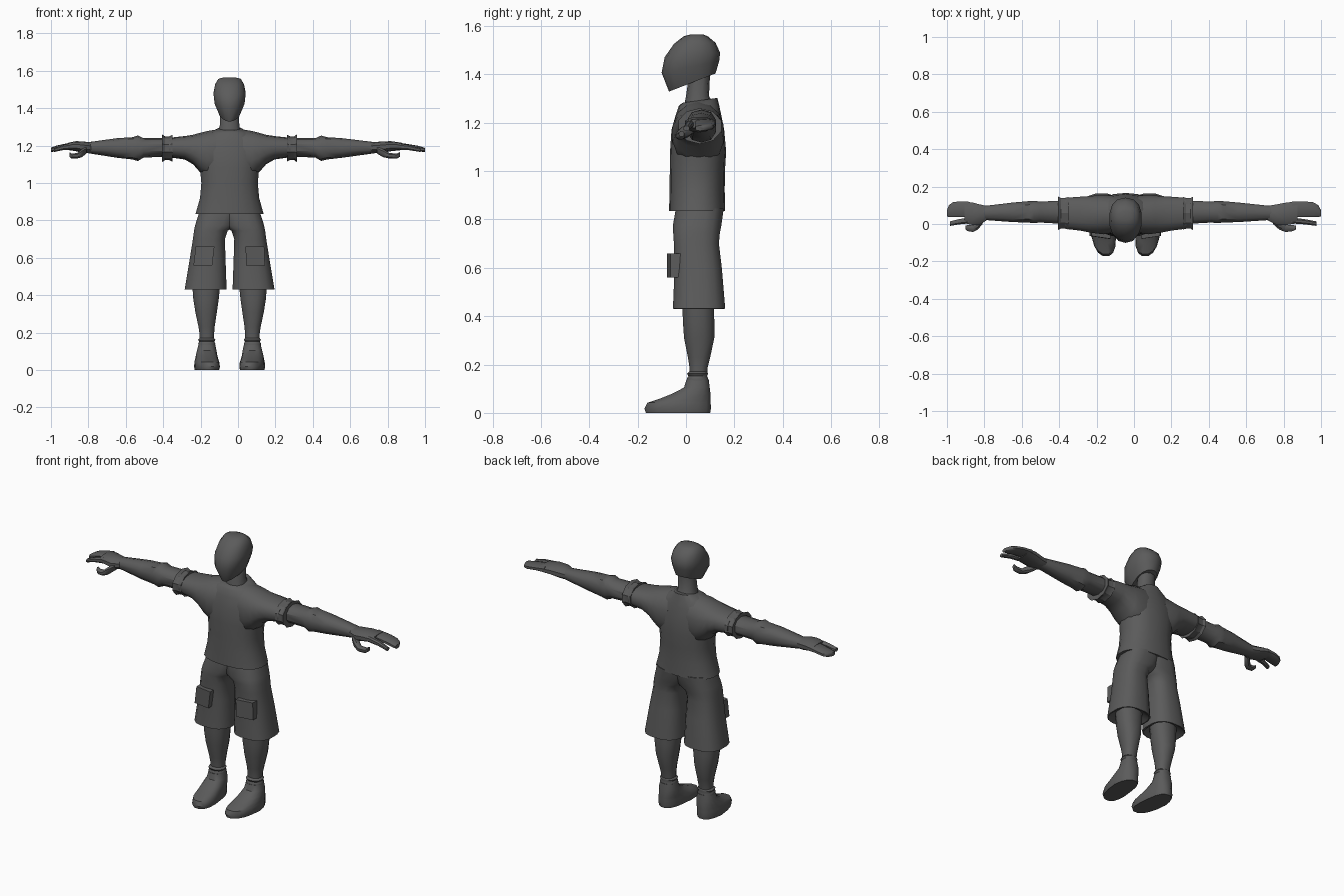
import bpy, bmesh, math

CX = -0.045  # body's centre line

grey = bpy.data.materials.new("dark_grey")
grey.diffuse_color = (0.105, 0.105, 0.105, 1)


def place(d, y, z, side):
    # the hand on the +x side reaches a little further out
    if side > 0:
        d += max(0, d - 0.7) * 0.35
    return (CX + side * d, y, z)


def loft(name, rings, axis="z", side=1, n=14, p=0.85, warp=None, angle=40):
    """Skin rounded rings (t, u0, u1, v0, v1, slope); axis z: u=x v=y, axis x: u=y v=z."""
    bm = bmesh.new()
    loops = []
    for t, u0, u1, v0, v1, *slope in rings:
        loop = []
        for i in range(n):
            a = 2 * math.pi * (i + 0.5) / n
            c, s = math.cos(a), math.sin(a)
            # stretch so the ring truly reaches its bounds
            c = math.copysign(abs(c / math.cos(math.pi / n)) ** p, c)
            s = max(-1, min(1, s * (1 if n % 4 else 1 / math.cos(math.pi / n))))
            s = math.copysign(abs(s) ** p, s)
            u = (u0 + u1) / 2 + c * (u1 - u0) / 2
            v = (v0 + v1) / 2 + s * (v1 - v0) / 2
            w = t + (slope[0] * (v - (v0 + v1) / 2) if slope else 0)
            co = (u, v, w) if axis == "z" else (w, u, v)
            if warp:
                co = warp(*co)
            loop.append(bm.verts.new(place(*co, side)))
        loops.append(loop)
    for a, b in zip(loops, loops[1:]):
        for i in range(n):
            j = (i + 1) % n
            bm.faces.new((a[i], a[j], b[j], b[i]))
    bm.faces.new(loops[0])
    bm.faces.new(loops[-1])
    bmesh.ops.recalc_face_normals(bm, faces=bm.faces)
    me = bpy.data.meshes.new(name)
    bm.to_mesh(me)
    bm.free()
    me.materials.append(grey)
    ob = bpy.data.objects.new(name, me)
    bpy.context.collection.objects.link(ob)
    bpy.ops.object.select_all(action="DESELECT")
    ob.select_set(True)
    bpy.context.view_layer.objects.active = ob
    bpy.ops.object.shade_smooth_by_angle(angle=math.radians(angle))
    return ob


# Head: tilted rings from jaw to crown, with the jaw narrowing to the chin
def chin(d, y, z):
    k = max(0, min(1, (1.42 - z) / 0.09)) * max(0, min(1, (0.06 - y) / 0.12))
    return d * (1 - 0.4 * k), y, z


loft("head", [
    (1.366, -.060, .060, -.070, .122, .39),
    (1.430, -.080, .080, -.101, .137, .20),
    (1.480, -.086, .086, -.088, .141, .08),
    (1.528, -.077, .077, -.050, .122, .03),
    (1.557, -.060, .060, -.010, .090),
    (1.565, -.030, .030, .020, .070)], warp=chin)
loft("neck", [(1.26, -.062, .062, -.010, .125),
              (1.31, -.052, .052, .000, .095),
              (1.41, -.048, .048, .015, .100)], n=10)

# Shirt body, hem to collar
loft("shirt", [
    (0.835, -.182, .182, -.070, .162),
    (0.920, -.158, .158, -.068, .160),
    (1.000, -.151, .151, -.067, .161),
    (1.080, -.158, .158, -.066, .166),
    (1.170, -.170, .170, -.060, .158),
    (1.230, -.150, .150, -.043, .146),
    (1.268, -.110, .110, -.030, .138),
    (1.292, -.060, .060, -.016, .130, .14)], n=18)

for side, tag in ((-1, "right"), (1, "left")):
    # Sleeve and turned cuff
    loft(tag + "_sleeve", [
        (.060, -.045, .150, 1.02, 1.288),
        (.120, -.055, .156, 1.03, 1.278),
        (.160, -.050, .152, 1.06, 1.268),
        (.195, -.045, .149, 1.10, 1.258),
        (.240, -.036, .146, 1.126, 1.251),
        (.325, -.025, .140, 1.138, 1.242)], "x", side, 14)
    loft(tag + "_cuff", [
        (.306, -.030, .145, 1.115, 1.258),
        (.322, -.024, .139, 1.122, 1.250),
        (.346, -.024, .139, 1.122, 1.250),
        (.360, -.032, .146, 1.112, 1.260)], "x", side, 10, 1, angle=25)

    # Bare arm, elbow to wrist
    loft(tag + "_arm", [
        (.320, .000, .125, 1.142, 1.240),
        (.460, .008, .120, 1.136, 1.240),
        (.490, .004, .124, 1.118, 1.254),
        (.520, .008, .122, 1.126, 1.245),
        (.600, .010, .115, 1.135, 1.240),
        (.760, .022, .096, 1.160, 1.218)], "x", side, 10)

    # Hand: palm, joined fingers, forefinger and thumb
    loft(tag + "_palm", [
        (.740, .022, .096, 1.160, 1.216),
        (.780, -.005, .105, 1.160, 1.222),
        (.820, -.005, .115, 1.170, 1.224),
        (.862, .004, .120, 1.176, 1.216)], "x", side, 10)
    loft(tag + "_fingers", [
        (.840, .036, .119, 1.182, 1.218),
        (.890, .038, .121, 1.178, 1.208),
        (.925, .038, .116, 1.170, 1.200),
        (.945, .038, .100, 1.167, 1.193),
        (.955, .040, .075, 1.166, 1.188)], "x", side, 10, .7)
    loft(tag + "_forefinger", [
        (.830, .004, .036, 1.180, 1.215),
        (.890, -.002, .026, 1.176, 1.204),
        (.938, -.010, .014, 1.166, 1.186)], "x", side, 8)
    loft(tag + "_thumb", [
        (.765, .000, .040, 1.158, 1.195),
        (.790, -.030, .018, 1.138, 1.182),
        (.815, -.043, -.006, 1.131, 1.160),
        (.845, -.038, -.006, 1.131, 1.158),
        (.857, -.028, -.008, 1.142, 1.166)], "x", side, 8)

    # Shorts leg, hem to waist, overlapping its twin above the crotch
    loft(tag + "_shorts_leg", [
        (.460, .060, .190, -.010, .120),
        (.430, .024, .236, -.050, .158),
        (.432, .016, .240, -.054, .162),
        (.600, .022, .212, -.047, .148),
        (.700, .025, .196, -.050, .136),
        (.745, .010, .190, -.053, .140),
        (.775, -.040, .184, -.054, .146),
        (.845, -.060, .162, -.042, .156)], side=side, n=16, p=.75)

    # Cargo pocket, leaning slightly with the leg
    pocket = lambda d, y, z: (d - (z - .61) * .12 * (1 if side < 0 else .3), y + (d - .135) * .15, z)
    loft(tag + "_pocket", [(.56, .087, .187, -.072, -.030),
                           (.66, .087, .187, -.072, -.030)],
         side=side, n=4, p=.01, warp=pocket)

    # Lower leg and sock roll
    loft(tag + "_shin", [
        (.130, .085, .160, .015, .085),
        (.190, .083, .160, .014, .090),
        (.230, .080, .166, .008, .100),
        (.310, .068, .183, -.008, .117),
        (.380, .058, .194, -.013, .117),
        (.460, .050, .200, -.015, .115)], side=side, n=12)
    loft(tag + "_sock", [
        (.125, .080, .165, .008, .090),
        (.142, .076, .168, .003, .092),
        (.152, .082, .162, .010, .087),
        (.162, .076, .168, .004, .092),
        (.172, .084, .160, .014, .086)], side=side, n=12, angle=60)

    # Shoe, with the toe swinging towards the middle
    toe = lambda d, y, z: (d + min(0, y) * .12, y, z)
    loft(tag + "_shoe", [
        (.000, .064, .186, -.166, .100),
        (.018, .060, .190, -.172, .103),
        (.042, .062, .188, -.160, .102),
        (.060, .064, .184, -.105, .102),
        (.080, .066, .180, -.055, .101),
        (.105, .070, .174, -.008, .098),
        (.138, .077, .166, .002, .094)], side=side, n=16, warp=toe)
